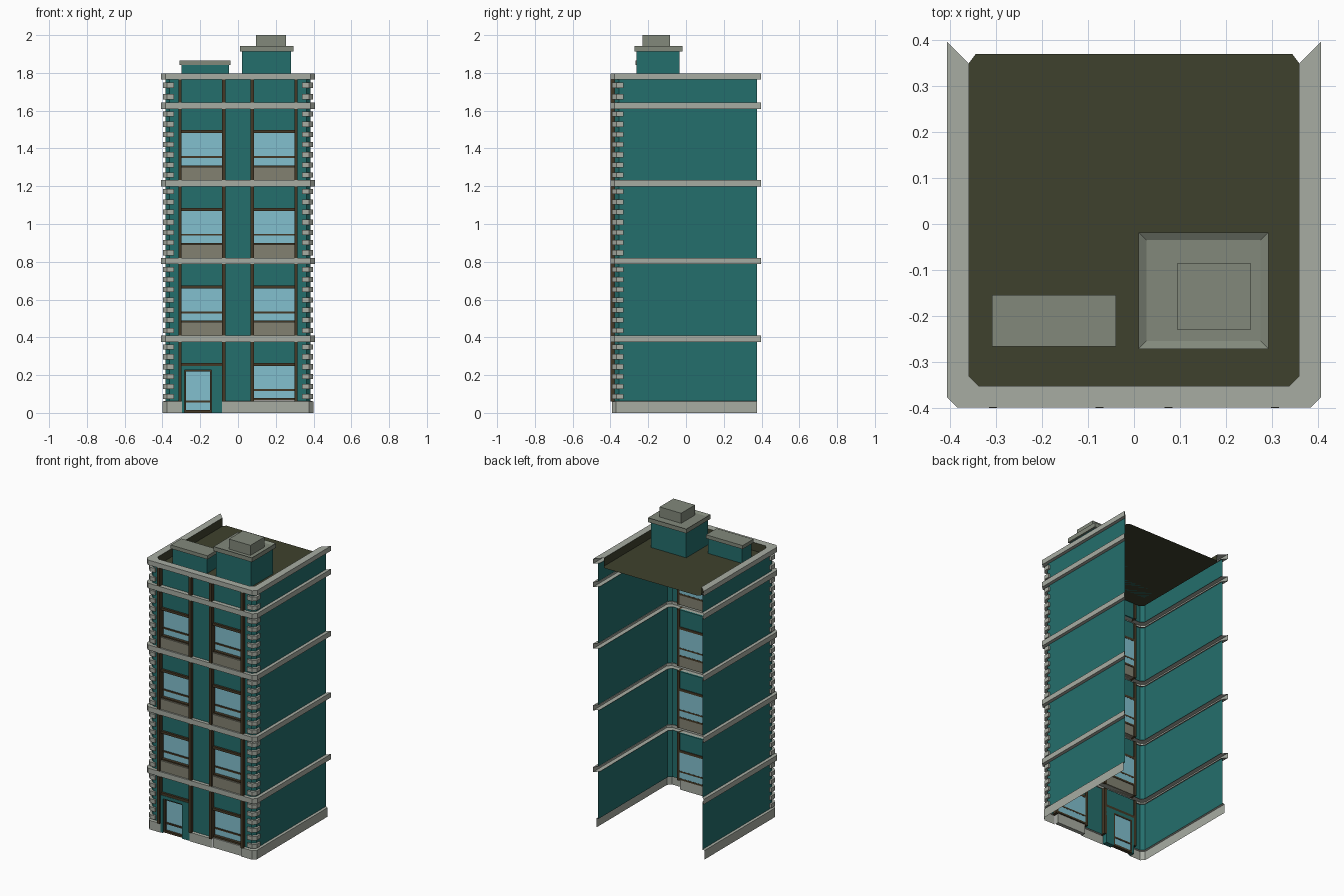
import bpy, bmesh

if "Cube" in bpy.data.objects:
    bpy.data.objects.remove(bpy.data.objects["Cube"])


def material(name, rgb):
    """Flat colour from 0-255 screen values, stored as linear."""
    m = bpy.data.materials.new(name)
    m.diffuse_color = [((c / 255 + 0.055) / 1.055) ** 2.4 for c in rgb] + [1]
    m.use_nodes = True
    m.node_tree.nodes["Principled BSDF"].inputs["Base Color"].default_value = m.diffuse_color
    return m


TEAL = material("teal_wall", (36, 110, 108))
STONE = material("pale_stone", (167, 172, 162))
CAP = material("grey_cap", (130, 137, 123))
PANEL = material("sill_grey", (130, 129, 113))
BROWN = material("brown_trim", (68, 57, 38))
GLASS = material("window_glass", (130, 192, 207))
ROOF = material("roof_olive", (62, 65, 45))

HX, FRONT, BACK, CH = 0.385, -0.378, 0.375, 0.022   # wall planes, corner chamfer


def finish(name, bm, mat):
    me = bpy.data.meshes.new(name)
    bmesh.ops.recalc_face_normals(bm, faces=bm.faces)
    bm.to_mesh(me)
    bm.free()
    me.materials.append(mat)
    ob = bpy.data.objects.new(name, me)
    bpy.context.collection.objects.link(ob)


def add_box(bm, x0, x1, y0, y1, z0, z1):
    r = bmesh.ops.create_cube(bm, size=1)
    for v in r["verts"]:
        v.co.x = x1 if v.co.x > 0 else x0
        v.co.y = y1 if v.co.y > 0 else y0
        v.co.z = z1 if v.co.z > 0 else z0


def boxes(name, mat, items):
    bm = bmesh.new()
    for b in items:
        add_box(bm, *b)
    finish(name, bm, mat)


def corner(d, y_end, x_end, side=1):
    """Plan path round one chamfered front corner, pushed out by d."""
    x, y = HX + d, FRONT - d
    return [(side * a, b) for a, b in ((x, y_end), (x, y + CH), (x - CH, y), (x_end, y))]


def u_path(d):
    """Plan path round both sides and the front, mitred at the back."""
    c = corner(d, BACK + d, 0)[:3]
    return c + [(-x, y) for x, y in reversed(c)]


def sweep(bm, path, profile, caps=False):
    """Sweep an (offset, z) profile along a path function."""
    rows = [[bm.verts.new((x, y, z)) for x, y in path(d)] for d, z in profile]
    for a, b in zip(rows, rows[1:]):
        for i in range(len(a) - 1):
            bm.faces.new((a[i], a[i + 1], b[i + 1], b[i]))
    if caps:
        for i in (0, -1):
            bm.faces.new([r[i] for r in rows])


# Floor heights between the stone bands
bands = [(0.376 + 0.411 * i, 0.410 + 0.411 * i) for i in range(4)]
CORNICE0, CORNICE1, ROOF_Z = 1.765, 1.797, 1.742
lows = [0.06] + [b[1] for b in bands]
highs = [b[0] for b in bands] + [CORNICE0]
floors = list(zip(lows, highs))

# Side walls with corners, and the central pier
bm = bmesh.new()
for z0, z1 in floors:
    for s in (-1, 1):
        sweep(bm, lambda d: corner(d, BACK, 0.303, s), [(0, z0), (0, z1)])
    sweep(bm, lambda d: [(-0.075, FRONT), (0.075, FRONT)], [(0, z0), (0, z1)])
finish("walls", bm, TEAL)

# Stone bands as hollow channels
bm = bmesh.new()
for z0, z1 in bands:
    sweep(bm, u_path, [(-0.008, z0), (0.022, z0), (0.022, z1), (-0.008, z1)])
finish("floor_bands", bm, STONE)

# Cornice and inside of the parapet
bm = bmesh.new()
sweep(bm, u_path, [(-0.008, CORNICE0), (0.022, CORNICE0),
                   (0.022, CORNICE1), (-0.025, CORNICE1)])
finish("cornice", bm, STONE)
bm = bmesh.new()
sweep(bm, u_path, [(-0.025, CORNICE1), (-0.025, ROOF_Z)])
finish("parapet_inside", bm, ROOF)

# Roof deck
bm = bmesh.new()
deck = u_path(-0.025)
deck += [(-0.345, 0.37), (0.345, 0.37)]
bm.faces.new([bm.verts.new((x, y, ROOF_Z)) for x, y in deck])
finish("roof_deck", bm, ROOF)

# Plinth, leaving the door bay open
bm = bmesh.new()
prof = [(0.014, 0), (0.014, 0.06), (0, 0.064)]
for s in (-1, 1):
    sweep(bm, lambda d: corner(d, BACK, 0.296, s), prof)
sweep(bm, lambda d: [(-0.085, FRONT - d), (0.085, FRONT - d)], prof)
add_box(bm, 0.085, 0.296, -0.385, -0.36, 0, 0.064)
finish("plinth", bm, STONE)

# Corner quoins
bm = bmesh.new()
for z0, z1 in floors:
    n = int((z1 - z0) / 0.052)
    step = (z1 - z0) / n
    for k in range(n):
        zc = z0 + step * (k + 0.5)
        a, b = zc - 0.0135, zc + 0.0135
        for s in (-1, 1):
            sweep(bm, lambda d: corner(d, -0.33, 0.34, s),
                  [(0, a), (0.013, a), (0.013, b), (0, b)], caps=True)
finish("corner_quoins", bm, STONE)

# Brown vertical strips framing both bays
strips = []
for z0, z1 in floors:
    for x in (-0.307, -0.075, 0.075, 0.307):
        strips.append((x - 0.009, x + 0.009, -0.401, -0.355, z0, z1))
boxes("vertical_strips", BROWN, strips)

# Window bays
glass, trim, sills, spandrels = [], [], [], []
for s in (-1, 1):
    x0, x1 = sorted((s * 0.083, s * 0.299))
    for i in range(4):
        zb = 0.411 * i
        if i:
            zb -= 0.001
        spandrels.append((x0, x1, -0.372, -0.36, zb + 0.264, highs[i]))
        trim.append((x0, x1, -0.386, -0.355, zb + 0.249, zb + 0.265))
        if i == 0 and s < 0:
            continue                                     # door goes here
        glass.append((x0, x1, -0.360, -0.356, zb + 0.073, zb + 0.249))
        trim.append((x0, x1, -0.366, -0.355, zb + 0.117, zb + 0.127))
        trim.append((x0, x1, -0.380, -0.355, zb + 0.066, zb + 0.078))
        if i:
            sills.append((x0, x1, -0.390, -0.358, lows[i], zb + 0.070))
    spandrels.append((x0, x1, -0.372, -0.36, lows[4], CORNICE0))
boxes("window_glass", GLASS, glass)
boxes("window_trim", BROWN, trim)
boxes("window_sill_panels", PANEL, sills)
boxes("spandrels", TEAL, spandrels)

# Entrance door
boxes("door_surround", TEAL, [(-0.299, -0.283, -0.388, -0.355, 0, 0.249),
                              (-0.140, -0.080, -0.388, -0.355, 0, 0.249),
                              (-0.283, -0.140, -0.388, -0.355, 0.228, 0.249)])
boxes("door_frame", BROWN, [(-0.283, -0.274, -0.378, -0.355, 0, 0.228),
                            (-0.149, -0.140, -0.378, -0.355, 0, 0.228),
                            (-0.274, -0.149, -0.378, -0.355, 0.218, 0.228),
                            (-0.274, -0.149, -0.378, -0.355, 0, 0.014),
                            (-0.274, -0.149, -0.370, -0.355, 0.056, 0.066)])
boxes("door_glass", GLASS, [(-0.274, -0.149, -0.363, -0.358, 0.014, 0.218)])

# Rooftop huts with caps
boxes("roof_huts", TEAL, [(-0.300, -0.048, -0.260, -0.162, ROOF_Z, 1.842),
                          (0.022, 0.281, -0.263, -0.034, ROOF_Z, 1.915)])
boxes("low_hut_cap", CAP, [(-0.309, -0.039, -0.267, -0.155, 1.842, 1.866)])
bm = bmesh.new()
add_box(bm, 0.010, 0.293, -0.272, -0.018, 1.914, 1.943)
bm.normal_update()
top = [f for f in bm.faces if f.normal.z > 0.9 or f.calc_center_median().z > 1.94]
bmesh.ops.inset_region(bm, faces=top, thickness=0.024)
for v in top[0].verts:
    v.co.z -= 0.010                                      # shallow recess inside the rim
add_box(bm, 0.095, 0.254, -0.231, -0.085, 1.930, 2.0)
finish("tall_hut_cap", bm, CAP)
